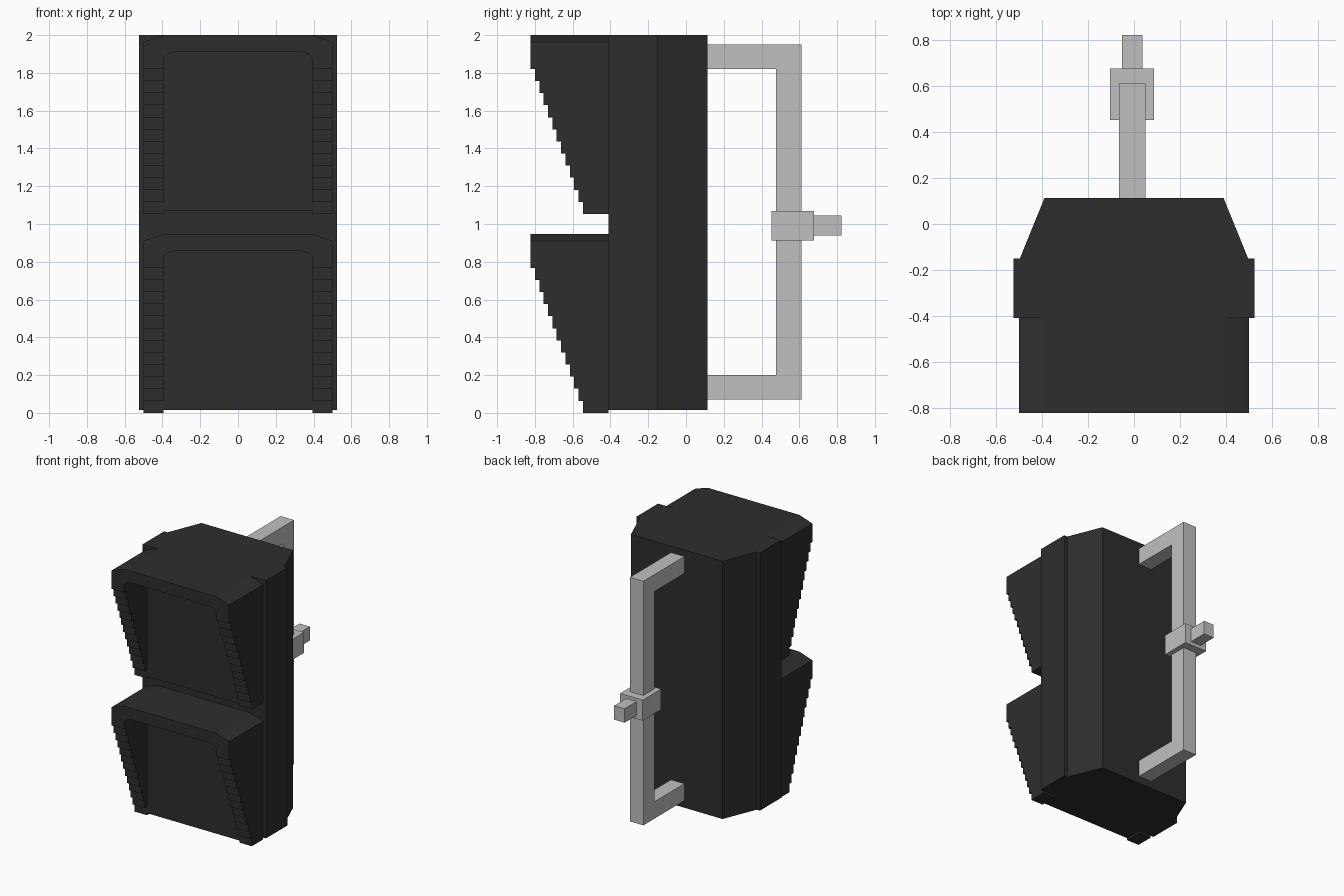
import bpy, bmesh
from mathutils import Vector

if "Cube" in bpy.data.objects:
    bpy.data.objects.remove(bpy.data.objects["Cube"])


def material(name, value):
    m = bpy.data.materials.new(name)
    m.diffuse_color = (value, value, value, 1)
    m.use_nodes = True
    m.node_tree.nodes["Principled BSDF"].inputs["Base Color"].default_value = m.diffuse_color
    return m


BLACK = material("matte black", 0.027)
GREY = material("light grey", 0.53)


def prism(name, profile, axis, lo, hi, mat):
    """Extrude a closed 2D profile along one axis from lo to hi."""
    place = {"x": lambda a, b, c: (c, a, b),
             "y": lambda a, b, c: (a, c, b),
             "z": lambda a, b, c: (a, b, c)}[axis]
    bm = bmesh.new()
    face = bm.faces.new([bm.verts.new(place(a, b, lo)) for a, b in profile])
    ext = bmesh.ops.extrude_face_region(bm, geom=[face])
    verts = [g for g in ext["geom"] if isinstance(g, bmesh.types.BMVert)]
    bmesh.ops.translate(bm, verts=verts, vec=Vector(place(0, 0, hi - lo)))
    bmesh.ops.recalc_face_normals(bm, faces=bm.faces)
    mesh = bpy.data.meshes.new(name)
    bm.to_mesh(mesh)
    bm.free()
    mesh.materials.append(mat)
    ob = bpy.data.objects.new(name, mesh)
    bpy.context.collection.objects.link(ob)
    return ob


def box(name, x, y, z, mat):
    return prism(name, [(x[0], y[0]), (x[1], y[0]), (x[1], y[1]), (x[0], y[1])],
                 "z", z[0], z[1], mat)


def mirrored(half):
    """Close a half profile by mirroring it across the first coordinate."""
    return half + [(-a, b) for a, b in reversed(half)]


# Housing with a front flange and tapered back
prism("housing", mirrored([(0.525, -0.41), (0.525, -0.15), (0.497, -0.15), (0.39, 0.113)]),
      "z", 0.015, 2.0, BLACK)

# Two hoods, each with an arched roof, stepped side walls and a recessed panel
FRONT, BACK, FOOT = -0.823, -0.41, -0.546
ROOF_Z, STEPS = 0.768, 12
for label, base in (("lower", 0.0), ("upper", 1.053)):
    outer = [(0.5, ROOF_Z), (0.5, 0.91), (0.47, 0.921), (0.39, 0.947)]
    inner = [(0.395, ROOF_Z), (0.395, 0.828), (0.375, 0.845), (0.335, 0.858)]
    arch = mirrored(outer) + [(-a, b) for a, b in inner] + inner[::-1]
    prism(label + "_hood_roof", [(a, b + base) for a, b in arch], "y", FRONT, BACK, BLACK)

    wall = [(BACK, base), (BACK, base + ROOF_Z)]
    for i in range(STEPS):
        y = FRONT + (FOOT - FRONT) * (i + 1) / STEPS
        wall += [(y, base + ROOF_Z * (1 - i / STEPS)),
                 (y, base + ROOF_Z * (1 - (i + 1) / STEPS))]
    for side, lo, hi in (("left", -0.5, -0.395), ("right", 0.395, 0.5)):
        prism(f"{label}_hood_{side}_wall", wall, "x", lo, hi, BLACK)

    box(label + "_panel", (-0.395, 0.395), (FOOT + 0.002, BACK),
        (base + 0.015, base + 0.87), BLACK)

# C-shaped mounting bracket on the back
bracket = [(0.113, 0.07), (0.612, 0.07), (0.612, 1.95), (0.113, 1.95),
           (0.113, 1.82), (0.477, 1.82), (0.477, 0.2), (0.113, 0.2)]
prism("mounting_bracket", bracket, "x", -0.065, 0.05, GREY)

# Clamp around the bracket and its stub
box("bracket_clamp", (-0.105, 0.088), (0.452, 0.677), (0.912, 1.07), GREY)
box("clamp_stub", (-0.053, 0.036), (0.677, 0.823), (0.938, 1.045), GREY)
